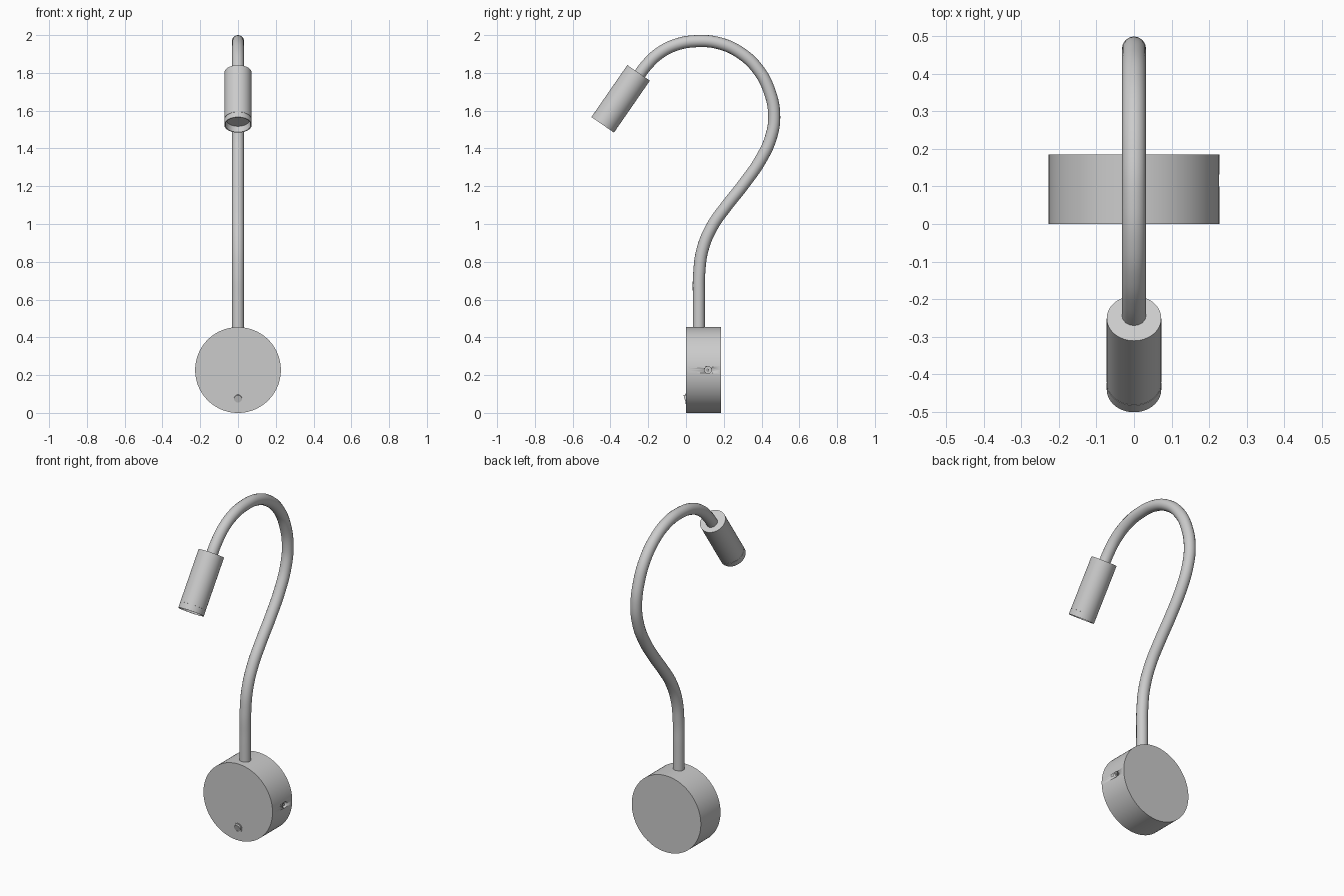
import bpy, bmesh, math
from mathutils import Vector, Matrix

cube = bpy.data.objects.get("Cube")
if cube:
    bpy.data.objects.remove(cube)

grey = bpy.data.materials.new("satin_grey")
grey.use_nodes = True
colour = (0.6, 0.6, 0.6, 1)
grey.diffuse_color = colour
grey.node_tree.nodes["Principled BSDF"].inputs["Base Color"].default_value = colour


def lathe(name, profile, origin, axis, steps=64):
    """Spin (radius, distance) points around an axis that starts at origin."""
    bm = bmesh.new()
    verts = [bm.verts.new((r, 0, d)) for r, d in profile]
    edges = [bm.edges.new(pair) for pair in zip(verts, verts[1:])]
    bmesh.ops.spin(bm, geom=verts + edges, cent=(0, 0, 0), axis=(0, 0, 1),
                   angle=math.tau, steps=steps)
    bmesh.ops.remove_doubles(bm, verts=bm.verts, dist=0.0001)
    bmesh.ops.recalc_face_normals(bm, faces=bm.faces)
    turn = Vector((0, 0, 1)).rotation_difference(Vector(axis)).to_matrix().to_4x4()
    bm.transform(Matrix.Translation(origin) @ turn)
    mesh = bpy.data.meshes.new(name)
    bm.to_mesh(mesh)
    bm.free()
    obj = bpy.data.objects.new(name, mesh)
    bpy.context.collection.objects.link(obj)
    mesh.materials.append(grey)
    smooth(obj)
    return obj


def smooth(obj):
    bpy.ops.object.select_all(action="DESELECT")
    obj.select_set(True)
    bpy.context.view_layer.objects.active = obj
    bpy.ops.object.shade_smooth_by_angle(angle=math.radians(35))


def cylinder(name, radius, length, origin, axis, steps=32):
    profile = [(0, 0), (radius, 0), (radius, length), (0, length)]
    return lathe(name, profile, origin, axis, steps)


# Round wall base, with a socket drilled in its left side
R = 0.227
base = cylinder("wall_base", R, 0.185, (0, 0, R), (0, 1, 0), 128)
socket = (0.19, 0.116, R)
cutter = cylinder("socket_cutter", 0.018, 0.1, socket, (1, 0, 0))
cutter.hide_render = True
cutter.hide_viewport = True
drill = base.modifiers.new("socket_hole", "BOOLEAN")
drill.operation = "DIFFERENCE"
drill.solver = "EXACT"
drill.object = cutter
cylinder("socket_pin", 0.007, 0.03, socket, (1, 0, 0), 16)

# Switch: thin collar and a rocker that tips outward at the bottom
lathe("switch_collar", [(0.02, 0), (0.027, 0), (0.027, 0.003), (0.02, 0.003), (0.02, 0)],
      (0, 0, 0.075), (0, -1, 0), 32)
cylinder("switch_rocker", 0.021, 0.016, (0, 0.008, 0.078), (0, -1, -0.3))

# Gooseneck arm in the x = 0 plane
path = [(0.068, 0.42), (0.068, 0.60), (0.07, 0.74), (0.089, 0.87), (0.14, 0.99),
        (0.21, 1.09), (0.305, 1.21), (0.395, 1.34), (0.45, 1.46), (0.467, 1.57),
        (0.443, 1.70), (0.38, 1.82), (0.285, 1.908), (0.175, 1.957), (0.06, 1.968),
        (-0.05, 1.95), (-0.14, 1.905), (-0.205, 1.845), (-0.262, 1.77)]
curve = bpy.data.curves.new("gooseneck_arm", "CURVE")
curve.dimensions = "3D"
curve.bevel_depth = 0.032
curve.bevel_resolution = 6
curve.use_fill_caps = True
curve.resolution_u = 8
spline = curve.splines.new("BEZIER")
spline.bezier_points.add(len(path) - 1)
for point, (y, z) in zip(spline.bezier_points, path):
    point.co = (0, y, z)
    point.handle_left_type = point.handle_right_type = "AUTO"
arm = bpy.data.objects.new("gooseneck_arm", curve)
bpy.context.collection.objects.link(arm)
curve.materials.append(grey)
bpy.ops.object.select_all(action="DESELECT")
arm.select_set(True)
bpy.context.view_layer.objects.active = arm
bpy.ops.object.convert(target="MESH")
smooth(bpy.context.view_layer.objects.active)

# Lamp head: barrel with a fine seam and a recessed lens at the open end
top, end = Vector((0, -0.251, 1.80)), Vector((0, -0.441, 1.525))
length = (end - top).length
seam = length - 0.033
r = 0.0725
lathe("lamp_head",
      [(0, 0), (r, 0), (r, seam - 0.001), (r - 0.002, seam - 0.001),
       (r - 0.002, seam + 0.001), (r, seam + 0.001), (r, length),
       (r - 0.005, length), (r - 0.011, seam), (0, seam)],
      top, (end - top).normalized())
